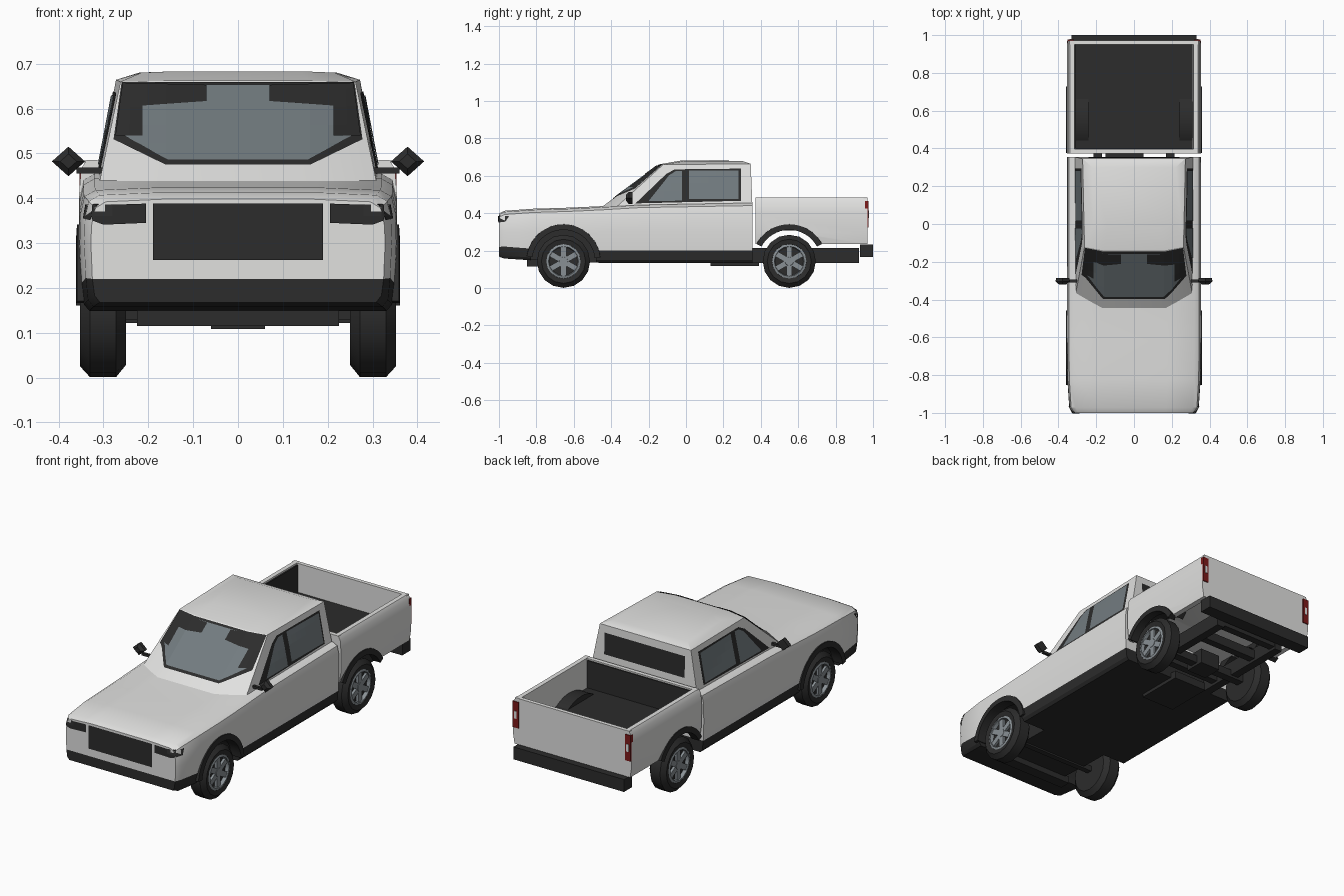
import bpy, bmesh, math
from mathutils import Vector, Matrix
from mathutils.bvhtree import BVHTree

if "Cube" in bpy.data.objects:
    bpy.data.objects.remove(bpy.data.objects["Cube"])


def material(name, r, g, b):
    m = bpy.data.materials.new(name)
    m.use_nodes = True
    m.diffuse_color = (r, g, b, 1)
    m.node_tree.nodes["Principled BSDF"].inputs["Base Color"].default_value = (r, g, b, 1)
    return m


WHITE = material("white paint", .75, .75, .74)
BLACK = material("black trim", .025, .025, .025)
GLASS = material("grey glass", .17, .2, .215)
RED = material("red lamp", .2, .01, .01)
METAL = material("wheel metal", .25, .28, .3)


def finish(name, bm, mats, smooth=0):
    bmesh.ops.remove_doubles(bm, verts=bm.verts, dist=.0001)
    bmesh.ops.recalc_face_normals(bm, faces=bm.faces)
    me = bpy.data.meshes.new(name)
    bm.to_mesh(me)
    bm.free()
    ob = bpy.data.objects.new(name, me)
    bpy.context.collection.objects.link(ob)
    for m in mats:
        me.materials.append(m)
    if smooth:
        soften(ob, smooth)
    return ob


def soften(ob, angle):
    bpy.ops.object.select_all(action='DESELECT')
    ob.select_set(True)
    bpy.context.view_layer.objects.active = ob
    bpy.ops.object.shade_smooth_by_angle(angle=math.radians(angle))


def box(name, mat, x, y, z):
    bm = bmesh.new()
    bmesh.ops.create_cube(bm, size=1)
    for v in bm.verts:
        v.co = [lo + (c + .5) * (hi - lo) for c, (lo, hi) in zip(v.co, (x, y, z))]
    return finish(name, bm, [mat])


def loft(rings, bm):
    """Skin closed rings of equal length and cap both ends."""
    vs = [[bm.verts.new(p) for p in r] for r in rings]
    n = len(vs[0])
    for a, b in zip(vs, vs[1:]):
        for i in range(n):
            bm.faces.new((a[i], a[(i + 1) % n], b[(i + 1) % n], b[i]))
    return vs


def lathe(name, profile, mat, y, z, start=0, end=360, segs=16, side=1):
    """Revolve (radius, x) points around an axle along x."""
    bm = bmesh.new()
    rings = []
    for i in range(segs + 1):
        a = math.radians(start + (end - start) * i / segs)
        rings.append([(side * x, y + r * math.cos(a), z + r * math.sin(a)) for r, x in profile])
    vs = loft(rings, bm)
    if end - start < 360:
        bm.faces.new(vs[0])
        bm.faces.new(vs[-1])
    return finish(name, bm, [mat], 35)


def cut_arches(ob, y, radius, inner):
    """Cut a pair of wheel openings whose inside is black."""
    for s in (1, -1):
        tool = lathe("arch_cutter", [(0, inner), (radius, inner), (radius, .42), (0, .42)],
                     BLACK, y, AXLE_Z, segs=28, side=s)
        tool.hide_render = True
        mod = ob.modifiers.new("arch", 'BOOLEAN')
        mod.operation, mod.object, mod.solver = 'DIFFERENCE', tool, 'EXACT'
        mod.material_mode = 'TRANSFER'
        bpy.context.view_layer.update()
        me = bpy.data.meshes.new_from_object(ob.evaluated_get(bpy.context.evaluated_depsgraph_get()))
        ob.modifiers.clear()
        ob.data = me
        bpy.data.objects.remove(tool)


def decal(name, target, outline, axis, sign, mat, lift):
    """Thin skin laid on a target: the outline is projected along an axis."""
    src = bmesh.new()
    src.from_mesh(target.data)
    tree = BVHTree.FromBMesh(src)
    src.free()
    bm = bmesh.new()
    mk = (lambda u, w: (u, 2 * sign, w)) if axis == 1 else (lambda u, w: (2 * sign, u, w))
    bm.faces.new([bm.verts.new(mk(u, w)) for u, w in outline])
    for k in (1 - axis, 2):
        no = Vector((0, 0, 0))
        no[k] = 1
        for i in range(-25, 26):
            bmesh.ops.bisect_plane(bm, geom=bm.verts[:] + bm.edges[:] + bm.faces[:],
                                   plane_co=no * i * .04, plane_no=no)
    ray = Vector((0, 0, 0))
    ray[axis] = -sign
    for v in bm.verts:
        hit, normal, _, _ = tree.ray_cast(v.co, ray)
        if hit:
            v.co = hit + normal * lift
    bmesh.ops.delete(bm, geom=[v for v in bm.verts if abs(v.co[axis]) > 1.5], context='VERTS')
    ob = finish(name, bm, [mat])
    if ob.data.polygons and sum(p.normal[axis] for p in ob.data.polygons) * sign < 0:
        ob.data.flip_normals()
    return ob


def mirror_outline(half):
    return half + [(-u, w) for u, w in reversed(half)]


def rect(u0, u1, w0, w1):
    return [(u0, w0), (u1, w0), (u1, w1), (u0, w1)]


AXLE_Z, FRONT_Y, REAR_Y = .143, -.655, .552

# Lower body: stations of (y, half width, top, trim line, bottom)
stations = [(-1, .328, .400, .220, .168), (-.972, .343, .415, .222, .158), (-.82, .353, .426, .21, .148),
            (-.62, .355, .432, .2, .138), (-.45, .355, .440, .2, .135), (-.25, .355, .452, .2, .135),
            (.355, .355, .463, .2, .135)]
bm = bmesh.new()
rings = []
for y, w, top, trim, low in stations:
    half = [(.94, low), (.975, low + .015), (.99, trim), (1, .3), (.995, top - .06),
            (.97, top - .022), (.9, top - .008), (.5, top - .002)]
    right = [(w * f, y, z) for f, z in half]
    rings.append(right + [(-x, y, z) for x, y, z in reversed(right)])
vs = loft(rings, bm)
for end in (vs[0], vs[-1]):
    for i in range(7):
        bm.faces.new((end[i], end[i + 1], end[-2 - i], end[-1 - i]))
for f in bm.faces:
    f.material_index = int(f.calc_center_median().z < .205)
body = finish("lower_body", bm, [WHITE, BLACK])
cut_arches(body, FRONT_Y, .175, .2)
soften(body, 30)

# Cab: three levels, windscreen rake given by the front points
levels = [[(.17, -.447, .436), (.308, -.365, .44), (.315, .355, .44)],
          [(.16, -.14, .662), (.262, -.122, .66), (.272, .346, .664)],
          [(.14, -.02, .683), (.215, -.0, .68), (.22, .3, .68)]]
bm = bmesh.new()
vs = loft([h + [(-x, y, z) for x, y, z in reversed(h)] for h in levels], bm)
bm.faces.new(vs[0])
bm.faces.new(vs[-1])
cab = finish("cab", bm, [WHITE], 25)

# Windscreen with dark border and corner panels
decal("windscreen_border", cab, mirror_outline([(.162, .474), (.277, .53), (.259, .658)]), 1, -1, BLACK, .002)
decal("windscreen_glass", cab, mirror_outline([(.157, .483), (.267, .545), (.25, .65)]), 1, -1, GLASS, .004)
for s in (1, -1):
    panel = [(.07, .612), (.212, .602), (.212, .535), (.272, .535), (.256, .653), (.07, .648)]
    decal("windscreen_panel", cab, [(s * x, z) for x, z in panel], 1, -1, BLACK, .006)
decal("rear_window", cab, rect(-.24, .24, .51, .625), 1, 1, BLACK, .003)

# Side windows, headlamps, mirrors
for s in (1, -1):
    decal("side_window_frame", cab, [(-.27, .452), (.295, .466), (.295, .638), (-.06, .634), (-.105, .61)],
          0, s, BLACK, .003)
    decal("front_side_glass", cab, [(-.2, .464), (-.02, .466), (-.02, .626), (-.055, .624), (-.09, .602)],
          0, s, GLASS, .006)
    decal("rear_side_glass", cab, rect(.015, .282, .474, .628), 0, s, GLASS, .006)
    lamp = [(.205, .345), (.3, .341), (.324, .35), (.323, .384), (.205, .388)]
    decal("headlamp", body, [(s * x, z) for x, z in lamp], 1, -1, BLACK, .004)
    decal("headlamp_side", body, [(-.998, .35), (-.965, .355), (-.945, .385), (-.998, .384)], 0, s, BLACK, .004)
    bm = bmesh.new()
    loft([[(s * .378 + .037 * k * dx, y, .482 + .033 * k * dz)
           for dx, dz in ((1, 0), (0, 1), (-1, 0), (0, -1))]
          for y, k in ((-.32, .5), (-.305, 1), (-.285, .95))], bm)
    bmesh.ops.holes_fill(bm, edges=bm.edges)
    finish("door_mirror", bm, [BLACK])
    box("mirror_arm", BLACK, sorted((s * .3, s * .36)), (-.31, -.295), (.455, .468))
decal("grille", body, rect(-.19, .19, .262, .388), 1, -1, BLACK, .004)

# Cargo bed: open-topped profile run along y
half = [(.345, .235), (.354, .29), (.355, .4), (.35, .465), (.338, .485), (.314, .485), (.31, .325)]
under = [(.31, .309), (.315, .235)]
section = half + [(-x, z) for x, z in reversed(half)]
section += [(-x, z) for x, z in under[::-1]][::-1] and [(-.315, .235), (-.31, .309), (.31, .309), (.315, .235)]
bm = bmesh.new()
vs = loft([[(x, y, z) for x, z in section] for y in (.372, .97)], bm)
for ring in vs:
    bm.faces.new(ring)
bed = finish("cargo_bed", bm, [WHITE, BLACK])
cut_arches(bed, REAR_Y, .175, .25)
soften(bed, 30)
box("bed_floor", BLACK, (-.309, .309), (.385, .95), (.322, .328))
box("bed_front_wall", WHITE, (-.34, .34), (.373, .396), (.24, .484))
box("bed_front_liner", BLACK, (-.309, .309), (.396, .402), (.328, .476))
box("bed_right_liner", BLACK, (-.314, -.306), (.4, .95), (.328, .476))
box("tailgate", WHITE, (-.342, .342), (.95, .971), (.236, .484))

# Arch lips, bed wheel housings, tail lamps
for s in (1, -1):
    lathe("front_arch_lip", [(.168, .3), (.2, .33), (.198, .359), (.168, .361)], BLACK, FRONT_Y, AXLE_Z,
          6, 172, 20, s)
    lathe("rear_arch_lip", [(.168, .315), (.2, .33), (.198, .359), (.168, .361)], BLACK, REAR_Y, AXLE_Z,
          28, 152, 16, s)
    lathe("wheel_housing", [(.175, .24), (.215, .24), (.215, .312), (.175, .312)], BLACK, REAR_Y, AXLE_Z,
          45, 135, 12, s)
    box("tail_lamp", RED, sorted((s * .318, s * .353)), (.958, .976), (.325, .465))
    box("reverse_lamp", WHITE, sorted((s * .328, s * .342)), (.975, .979), (.375, .415))

# Wheels: tyre, rim, hub and six spokes
tyre = [(0, .25), (.115, .25), (.142, .272), (.142, .33), (.118, .352), (.092, .346), (.085, .33), (0, .33)]
for s in (1, -1):
    for pos, y in (("front", FRONT_Y), ("rear", REAR_Y)):
        lathe(pos + "_tyre", tyre, BLACK, y, AXLE_Z, side=s)
        lathe(pos + "_rim", [(.093, .345), (.08, .349), (.076, .33), (.09, .328)], METAL, y, AXLE_Z, side=s)
        lathe(pos + "_hub", [(0, .33), (.027, .33), (.023, .345), (0, .345)], METAL, y, AXLE_Z, segs=12, side=s)
        bm = bmesh.new()
        for i in range(6):
            m = Matrix.Translation((s * .336, y, AXLE_Z)) @ Matrix.Rotation(i * math.pi / 3, 4, 'X') \
                @ Matrix.Translation((0, 0, .049)) @ Matrix.Diagonal((.014, .03, .066, 1))
            bmesh.ops.create_cube(bm, size=1, matrix=m)
        finish(pos + "_spokes", bm, [METAL])

# Chassis, bumper and running gear
for s in (1, -1):
    box("frame_rail", BLACK, sorted((s * .17, s * .215)), (.3, .925), (.135, .213))
for y in (.42, .72, .88):
    box("cross_member", BLACK, (-.2, .2), (y, y + .04), (.15, .2))
box("rear_bumper", BLACK, (-.33, .33), (.93, 1), (.165, .232))
box("rear_axle", BLACK, (-.27, .27), (.53, .574), (.122, .165))
box("differential", BLACK, (-.06, .06), (.5, .61), (.108, .19))
box("front_skid_bar", BLACK, (-.225, .225), (-.85, -.79), (.115, .155))
box("front_axle", BLACK, (-.27, .27), (-.67, -.64), (.13, .16))
box("fuel_tank", BLACK, (-.15, .05), (.13, .39), (.117, .16))
